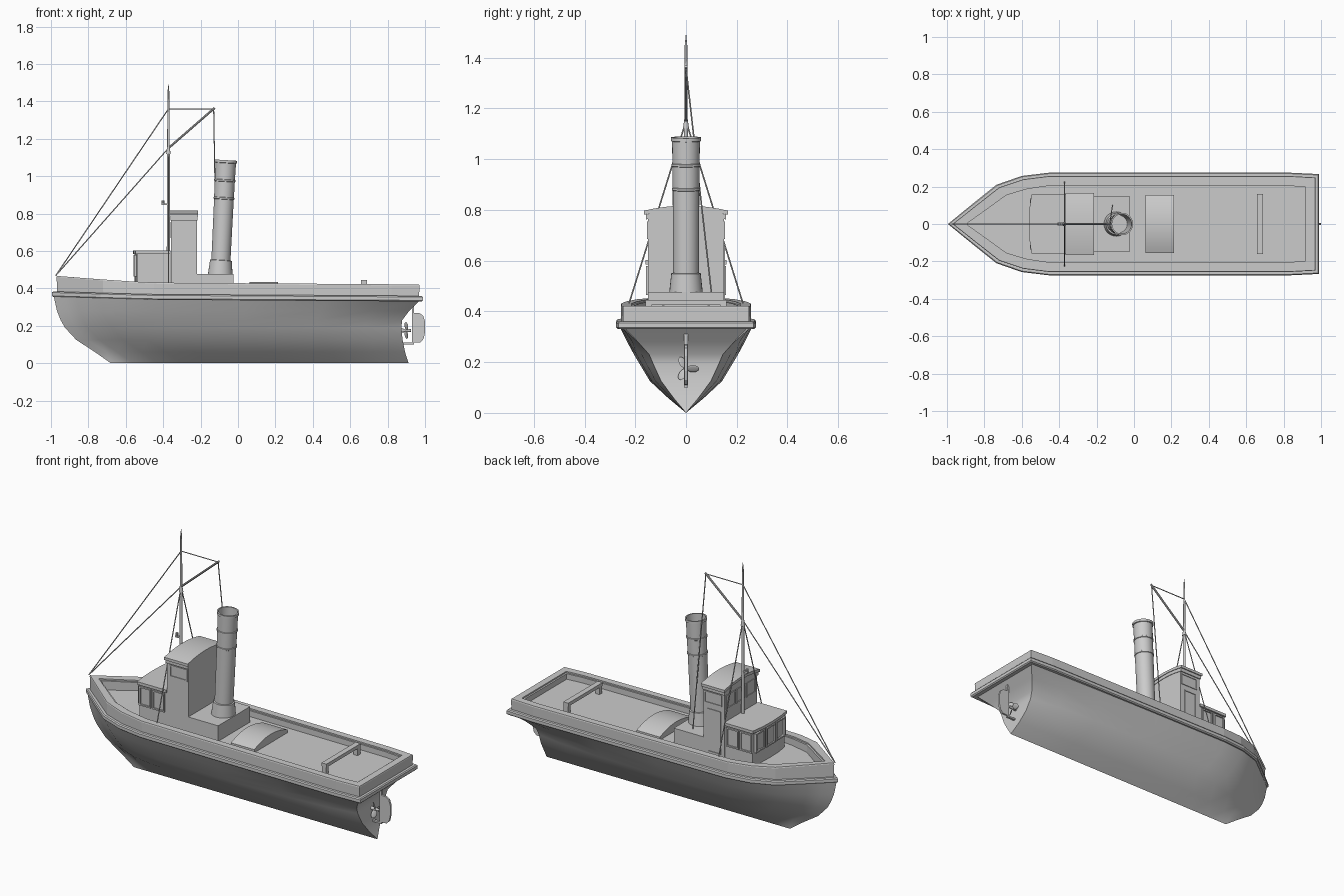
import bpy, bmesh, math
from mathutils import Vector, Matrix

if "Cube" in bpy.data.objects:
    bpy.data.objects.remove(bpy.data.objects["Cube"])


def finish(name, bm, smooth=None):
    bmesh.ops.remove_doubles(bm, verts=bm.verts, dist=0.0002)
    bmesh.ops.recalc_face_normals(bm, faces=bm.faces)
    me = bpy.data.meshes.new(name)
    bm.to_mesh(me)
    bm.free()
    ob = bpy.data.objects.new(name, me)
    bpy.context.collection.objects.link(ob)
    if smooth:
        bpy.ops.object.select_all(action='DESELECT')
        ob.select_set(True)
        bpy.context.view_layer.objects.active = ob
        bpy.ops.object.shade_smooth_by_angle(angle=math.radians(smooth))
    return ob


def add_box(bm, x0, x1, y0, y1, z0, z1):
    m = Matrix.Translation(((x0 + x1) / 2, (y0 + y1) / 2, (z0 + z1) / 2))
    m = m @ Matrix.Diagonal((x1 - x0, y1 - y0, z1 - z0, 1))
    bmesh.ops.create_cube(bm, size=1, matrix=m)


def boxes(name, *specs):
    bm = bmesh.new()
    for s in specs:
        add_box(bm, *s)
    return finish(name, bm)


def prism(name, pts, axis, a, b, smooth=None):
    """Extrude a 2D outline along x, y or z."""
    bm = bmesh.new()
    place = {'x': lambda p, t: (t, p[0], p[1]), 'y': lambda p, t: (p[0], t, p[1]),
             'z': lambda p, t: (p[0], p[1], t)}[axis]
    lo = [bm.verts.new(place(p, a)) for p in pts]
    hi = [bm.verts.new(place(p, b)) for p in pts]
    bm.faces.new(lo)
    bm.faces.new(hi)
    for i in range(len(pts)):
        j = (i + 1) % len(pts)
        bm.faces.new((lo[i], lo[j], hi[j], hi[i]))
    return finish(name, bm, smooth)


def rod(name, a, b, r1, r2=None, n=8):
    a, b = Vector(a), Vector(b)
    d = b - a
    bm = bmesh.new()
    m = Matrix.Translation((a + b) / 2) @ d.to_track_quat('Z', 'Y').to_matrix().to_4x4()
    bmesh.ops.create_cone(bm, cap_ends=True, segments=n, radius1=r1,
                          radius2=r1 if r2 is None else r2, depth=d.length, matrix=m)
    return finish(name, bm, 40)


def loft(bm, rings, closed=True):
    vs = [[bm.verts.new(p) for p in r] for r in rings]
    for a, b in zip(vs, vs[1:]):
        n = len(a)
        for i in range(n if closed else n - 1):
            j = (i + 1) % n
            bm.faces.new((a[i], a[j], b[j], b[i]))
    return vs


# Plan outline and sheer lines
PLAN = [(-.995, 0), (-.87, .102), (-.735, .21), (-.6, .257), (-.45, .275), (.2, .275), (.82, .275), (.988, .267)]


def bow(x):
    return max(0, (-.45 - x) / .53) ** 1.2


def rail_z(x):
    return .35 - .006 * x + .012 * bow(x)


def top_z(x):
    return .428 - .007 * x + .033 * bow(x)


def deck_z(x):
    return .385 - .004 * x + .012 * bow(x)


def outline(inset, zf, dz=0):
    h = []
    for i, (x, y) in enumerate(PLAN):
        if i < 4:
            x += inset * (1.4, 1.1, .75, .4)[i]
        if i == len(PLAN) - 1:
            x -= inset
        if y:
            y -= inset * (.4 if i == 1 else .8 if i == 2 else 1)
        h.append((x, y, zf(x) + dz))
    return h + [(x, -y, z) for x, y, z in reversed(h[1:])]


# Hull: rows of (z, stem x, half width, stern x, stern half width)
ROWS = [(0, -.68, 0, .912, 0), (.06, -.765, .072, .893, .05), (.125, -.865, .142, .88, .098),
        (.19, -.925, .181, .873, .128), (.23, -.948, .205, .878, .145), (.28, -.968, .232, .915, .19),
        (.343, -.985, .262, .97, .25)]
ENTRY = [(0, 0), (.06, .19), (.12, .37), (.25, .76), (.38, .93), (.53, 1)]
bm = bmesh.new()
for s in (1, -1):
    grid = []
    for z, x0, w, x1, w1 in ROWS:
        lift = (lambda x: rail_z(x) - .353) if z > .3 else (lambda x: 0)
        row = [(x0 + d, s * w * f) for d, f in ENTRY]
        for t, k in ((.35, 0), (.65, .15), (.85, .5), (1, 1)):
            xs = x0 + .53
            row.append((xs + (x1 - xs) * t, s * (w + (w1 - w) * k)))
        grid.append([(x, y, z + lift(x)) for x, y in row])
    loft(bm, grid, closed=False)
loft(bm, [[(r[3], r[4], r[0]) for r in ROWS], [(r[3], -r[4], r[0]) for r in ROWS]], closed=False)
bmesh.ops.dissolve_degenerate(bm, edges=bm.edges, dist=.0002)
finish("hull", bm, 40)

# Rubbing rail around the hull
bm = bmesh.new()
loft(bm, [outline(i, rail_z, d) for i, d in
          ((.03, -.014), (.006, -.014), (0, -.008), (0, .01), (.005, .016), (.03, .016), (.03, -.014))])
finish("rubbing_rail", bm)

# Bulwark with a wide cap and inner ledge, and the deck
bm = bmesh.new()
v = loft(bm, [outline(.02, rail_z), outline(.018, top_z, -.006), outline(.02, top_z), outline(.06, top_z),
              outline(.06, top_z, -.008), outline(.07, top_z, -.008), outline(.07, deck_z)])
last = v[-1]
n = len(last)
for i in range(n // 2):
    ids = [i, i + 1, n - 1 - i, (n - i) % n]
    q = list(dict.fromkeys(last[k] for k in ids))
    if len(q) > 2:
        bm.faces.new(q)
finish("bulwark_and_deck", bm)

# Fore cabin with slightly bowed front and overhanging roof
half = [(-.36, .15), (-.54, .15), (-.55, .08)]
front = half + [(-.553, 0)] + [(x, -y) for x, y in reversed(half)]
prism("fore_cabin", front, 'z', .37, .59)
roof = [(-.36 + (x + .36) * 1.045, y * 1.06) for x, y in front]
prism("fore_cabin_roof", roof, 'z', .585, .602)

# Wheelhouse with arched roof, and casing behind it
arch = [(.155 * math.cos(a), .775 + .026 * math.sin(a)) for a in [math.pi * i / 12 for i in range(13)]]
prism("wheelhouse", [(-.15, .37), (.15, .37)] + [(y * .967, z) for y, z in arch], 'x', -.358, -.22)


def roof_arch(w, z, rise, t):
    ys = [w * (1 - i / 6) for i in range(13)]
    up = [(y, z + rise * (1 - (y / w) ** 2)) for y in ys]
    return up + [(y, q - t) for y, q in reversed(up)]


prism("wheelhouse_roof", roof_arch(.165, .797, .02, .016), 'x', -.367, -.213, 30)
prism("wheelhouse_roof_trim", roof_arch(.158, .782, .02, .02), 'x', -.362, -.217, 30)
boxes("engine_casing", (-.22, -.025, -.15, .15, .37, .477))


def frame(name, axis, pos, c, w, z0, z1, t=.008, d=.008):
    """Raised rectangular frame on an x- or y-facing wall."""
    parts = [(c - w / 2, c + w / 2, z0, z0 + t), (c - w / 2, c + w / 2, z1 - t, z1),
             (c - w / 2, c - w / 2 + t, z0, z1), (c + w / 2 - t, c + w / 2, z0, z1)]
    if axis == 'y':
        return boxes(name, *[(a, b, pos - d, pos + d, e, f) for a, b, e, f in parts])
    return boxes(name, *[(pos - d, pos + d, a, b, e, f) for a, b, e, f in parts])


# Window frames and door
for s in (-1, 1):
    for c in (-.5, -.412):
        frame("cabin_side_window", 'y', s * .15, c, .078, .465, .578)
    frame("wheelhouse_side_window", 'y', s * .15, -.282, .115, .685, .755, .007, .004)
for c in (-.095, 0, .095):
    frame("cabin_front_window", 'x', -.549 if c else -.552, c, .085, .465, .578)
    frame("wheelhouse_front_window", 'x', -.358, c, .085, .67, .755, .007, .004)
frame("wheelhouse_door", 'y', .15, -.29, .085, .4, .655, .006, .004)

# Funnel: a leaning open tube with flared base and bands
prof = [(.066, .475), (.058, .55), (.051, .552), (.0525, .876), (.056, .878), (.056, .886), (.053, .888),
        (.0535, .971), (.057, .973), (.057, .981), (.0535, .983), (.055, 1.07), (.06, 1.072), (.06, 1.086),
        (.052, 1.086), (.048, .7), (.0, .7)]
bm = bmesh.new()
N = 28
loft(bm, [[(-.095 + .03 * (z - .475) / .61 + r * math.cos(2 * math.pi * i / N), r * math.sin(2 * math.pi * i / N),
            z - .06 * r * math.cos(2 * math.pi * i / N) * (z > .5)) for i in range(N)] for r, z in prof])
bmesh.ops.dissolve_degenerate(bm, edges=bm.edges, dist=.0002)
finish("funnel", bm, 35)

# Mast, derrick boom and lamp bracket
M = -.372
rod("mast_lower", (M, 0, .59), (M, 0, 1.15), .009, .008, 12)
rod("mast_upper", (M, 0, 1.14), (M, 0, 1.45), .007, .005, 12)
rod("mast_tip", (M, 0, 1.45), (M, 0, 1.49), .005, .001, 12)
rod("mast_collar", (M, 0, 1.12), (M, 0, 1.155), .012, .007, 12)
rod("boom", (M, 0, 1.15), (-.125, 0, 1.365), .006)
boxes("lamp_bracket", (-.408, M, -.008, .008, .845, .853))
rod("mast_lamp", (-.4, 0, .85), (-.4, 0, .87), .008)

# Rigging
for name, a, b in (("upper_forestay", (M, 0, 1.36), (-.975, 0, .468)),
                   ("lower_forestay", (M, 0, 1.15), (-.975, 0, .468)),
                   ("topping_lift", (M, 0, 1.36), (-.13, 0, 1.36)),
                   ("boom_fall", (-.13, 0, 1.36), (-.115, .1, .475)),
                   ("port_shroud", (M, 0, 1.15), (M, -.225, .43)),
                   ("starboard_shroud", (M, 0, 1.15), (M, .225, .43))):
    rod(name, a, b, .003, n=6)

# Aft deck: arched hatch and towing bar
prism("deck_hatch", [(-.155, .37)] + [(-.155 + .31 * i / 12, .402 + .033 * (1 - (i / 6 - 1) ** 2))
                                      for i in range(13)] + [(.155, .37)], 'x', .062, .215, 30)
boxes("towing_bar", (.658, .69, -.16, .16, .425, .445), (.66, .688, -.16, -.135, .37, .43),
      (.66, .688, .135, .16, .37, .43))

# Rudder with rounded trailing edge, post and shoe
blade = [(.94, .11), (.975, .112), (.992, .13), (1, .165), (1, .225), (.99, .255), (.97, .268), (.94, .27)]
prism("rudder", blade, 'y', -.006, .006)
boxes("rudder_post", (.93, .942, -.007, .007, .1, .31), (.875, .942, -.007, .007, .1, .11))

# Propeller
rod("propeller_shaft", (.86, 0, .175), (.925, 0, .175), .011, .007, 12)
bm = bmesh.new()
for k in range(3):
    rot = Matrix.Translation((.9, 0, .175)) @ Matrix.Rotation(2 * math.pi * k / 3 + .5, 4, 'X') \
        @ Matrix.Rotation(.6, 4, 'Z')
    bmesh.ops.create_uvsphere(bm, u_segments=12, v_segments=8, radius=1,
                              matrix=rot @ Matrix.Translation((0, 0, .027)) @ Matrix.Diagonal((.003, .017, .024, 1)))
finish("propeller_blades", bm, 40)
